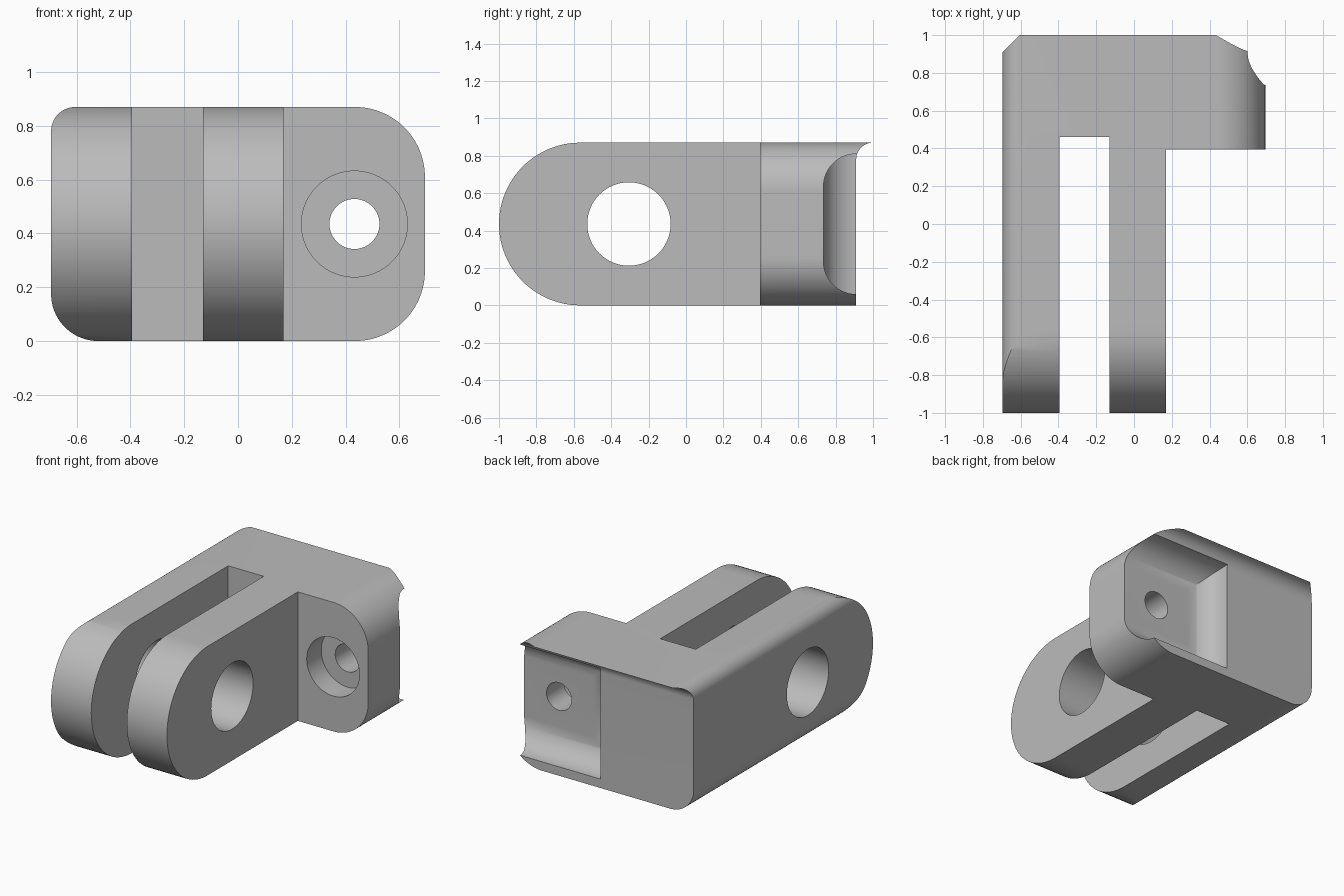
import bpy, bmesh
from math import pi, cos, sin
from mathutils import Vector

cube = bpy.data.objects.get("Cube")
if cube:
    bpy.data.objects.remove(cube, do_unlink=True)

H = 0.87          # overall height
MID = H / 2
W = 0.695         # half width


def rounded(corners, steps=24):
    """Outline from (u, v, radius) right-angled corners, with arcs at the corners."""
    pts = []
    for i, (u, v, r) in enumerate(corners):
        c = Vector((u, v))
        if r == 0:
            pts.append(c)
            continue
        a = (Vector(corners[i - 1][:2]) - c).normalized() * r
        b = (Vector(corners[(i + 1) % len(corners)][:2]) - c).normalized() * r
        for k in range(steps + 1):
            t = k / steps * pi / 2
            pts.append(c + a * (1 - sin(t)) + b * (1 - cos(t)))
    return pts


def circle(u, v, r, n=64):
    return [Vector((u + r * cos(2 * pi * k / n), v + r * sin(2 * pi * k / n))) for k in range(n)]


def prism(name, outline, axis, lo, hi):
    """Extrude an outline along x (outline yz), y (outline xz) or z (outline xy)."""
    def place(p, d):
        return {"x": (d, p.x, p.y), "y": (p.x, d, p.y), "z": (p.x, p.y, d)}[axis]
    bm = bmesh.new()
    face = bm.faces.new([bm.verts.new(place(p, lo)) for p in outline])
    bmesh.ops.remove_doubles(bm, verts=bm.verts[:], dist=1e-5)
    out = bmesh.ops.extrude_face_region(bm, geom=bm.faces[:])
    shift = Vector(place(Vector((0, 0)), hi - lo))
    bmesh.ops.translate(bm, vec=shift, verts=[g for g in out["geom"] if isinstance(g, bmesh.types.BMVert)])
    bmesh.ops.recalc_face_normals(bm, faces=bm.faces[:])
    mesh = bpy.data.meshes.new(name)
    bm.to_mesh(mesh)
    bm.free()
    ob = bpy.data.objects.new(name, mesh)
    bpy.context.collection.objects.link(ob)
    return ob


def combine(target, tool, operation):
    """Apply a boolean and remove the tool."""
    mod = target.modifiers.new("cut", "BOOLEAN")
    mod.operation, mod.solver, mod.object = operation, "EXACT", tool
    bpy.context.view_layer.update()
    deps = bpy.context.evaluated_depsgraph_get()
    mesh = bpy.data.meshes.new_from_object(target.evaluated_get(deps))
    target.modifiers.clear()
    target.data = mesh
    bpy.data.objects.remove(tool, do_unlink=True)


# Side profile: round front end, straight back with a flared lip on top
bracket = prism("clevis_bracket", rounded([
    (-1, 0, MID), (0.91, 0, 0), (0.91, H, 0.09), (1, H, 0), (-1, H, MID)]), "x", -0.9, 0.9)

# Front outline: a different rounding on each long edge
combine(bracket, prism("outline", rounded([
    (-W, 0, 0.175), (W, 0, 0.26), (W, H, 0.26), (-W, H, 0.09)]), "y", -1.2, 1.2), "INTERSECT")

# Slot between the arms, and the space in front of the flange
for name, x0, x1, y1 in (("slot", -0.395, -0.13, 0.46), ("flange_front", 0.17, 1, 0.395)):
    combine(bracket, prism(name, rounded([
        (x0, -1.3, 0), (x1, -1.3, 0), (x1, y1, 0), (x0, y1, 0)]), "z", -0.2, 1.1), "DIFFERENCE")

# Pivot hole through both arms
combine(bracket, prism("pivot_hole", circle(-0.305, MID, 0.223), "x", -1, 0.4), "DIFFERENCE")

# Filleted pocket in the back of the flange
R = 0.175
pocket = prism("pocket", rounded([
    (1.1, 0.06, 0), (0.735, 0.06, R), (0.735, 0.81, R), (1.1, 0.81, 0)]), "x", -0.2, 0.9)
combine(pocket, prism("pocket_plan", rounded([
    (0, 1.2, 0), (0, 0.735, R), (0.8, 0.735, 0), (0.8, 1.2, 0)]), "z", -0.1, 1), "INTERSECT")
combine(bracket, pocket, "DIFFERENCE")

# Bolt hole with counterbore
combine(bracket, prism("counterbore", circle(0.433, MID, 0.197), "y", 0.2, 0.55), "DIFFERENCE")
combine(bracket, prism("bolt_hole", circle(0.433, MID, 0.093), "y", 0.5, 1.1), "DIFFERENCE")

# Material and shading
grey = bpy.data.materials.new("plain_grey")
grey.use_nodes = True
colour = (0.5, 0.5, 0.5, 1)
grey.diffuse_color = colour
grey.node_tree.nodes["Principled BSDF"].inputs["Base Color"].default_value = colour
bracket.data.materials.clear()
bracket.data.materials.append(grey)
for poly in bracket.data.polygons:
    poly.material_index = 0
bpy.ops.object.select_all(action="DESELECT")
bracket.select_set(True)
bpy.context.view_layer.objects.active = bracket
bpy.ops.object.shade_smooth_by_angle(angle=0.5)
